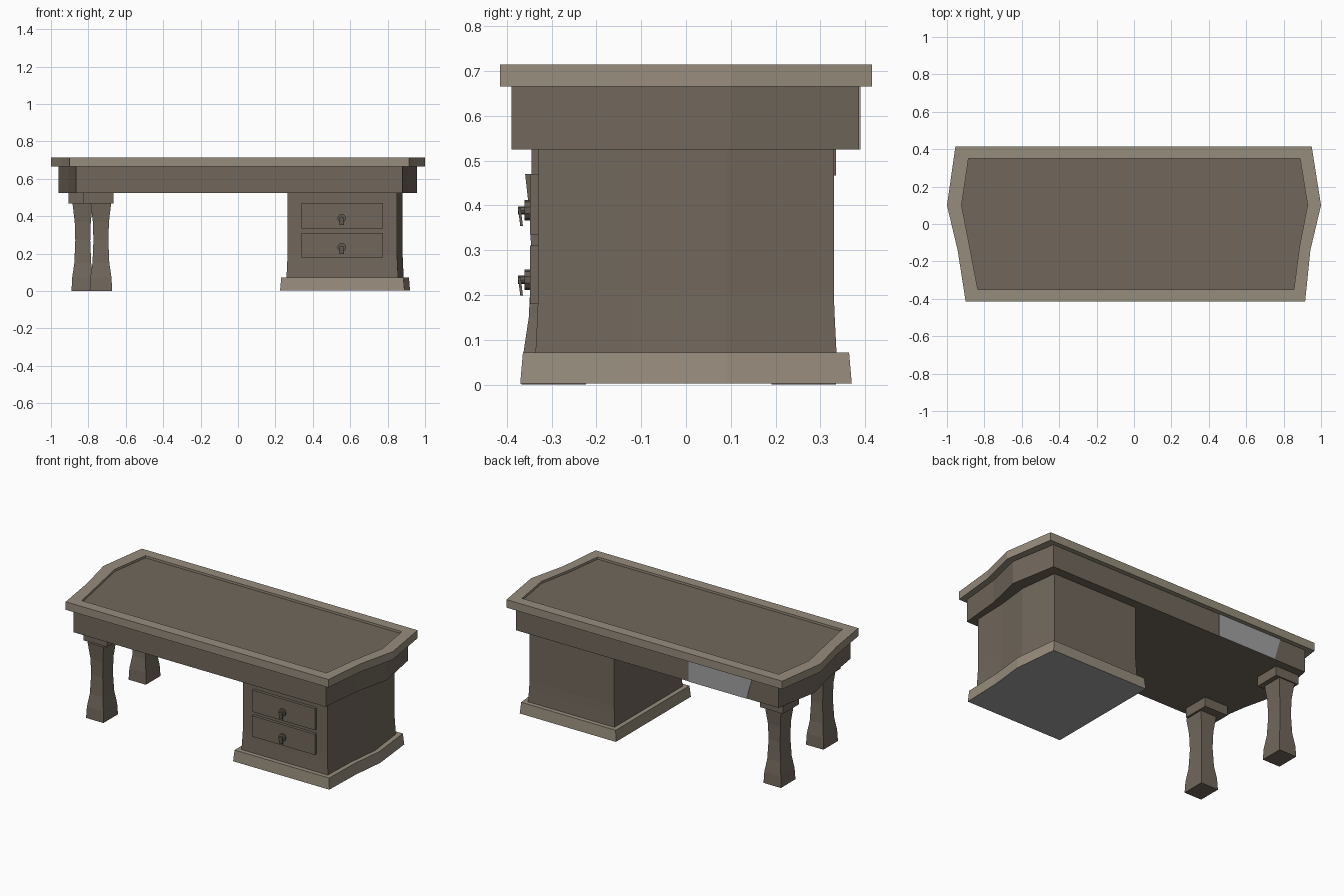
import bpy
import bmesh
import math
from mathutils import Vector, Matrix

cube = bpy.data.objects.get("Cube")
if cube:
    bpy.data.objects.remove(cube, do_unlink=True)


def material(name, rgb):
    mat = bpy.data.materials.new(name)
    mat.use_nodes = True
    mat.diffuse_color = (*rgb, 1)
    mat.node_tree.nodes["Principled BSDF"].inputs["Base Color"].default_value = (*rgb, 1)
    return mat


DARK = material("dark wood", (0.165, 0.137, 0.107))
LIGHT = material("light wood", (0.31, 0.265, 0.205))
GREY = material("plain grey", (0.36, 0.36, 0.36))
METAL = material("dark handle metal", (0.12, 0.105, 0.085))


def finish(name, bm, mats):
    bmesh.ops.recalc_face_normals(bm, faces=bm.faces)
    mesh = bpy.data.meshes.new(name)
    bm.to_mesh(mesh)
    bm.free()
    for mat in mats:
        mesh.materials.append(mat)
    obj = bpy.data.objects.new(name, mesh)
    bpy.context.collection.objects.link(obj)
    return obj


def loft(name, sections, *mats, bottom=0, top=0):
    """Skin a stack of (outline, z) sections and cap both ends."""
    bm = bmesh.new()
    rings = [[bm.verts.new((x, y, z)) for x, y in outline] for outline, z in sections]
    for a, b in zip(rings, rings[1:]):
        for i in range(len(a)):
            j = (i + 1) % len(a)
            bm.faces.new((a[i], a[j], b[j], b[i]))
    bm.faces.new(rings[0][::-1]).material_index = bottom
    bm.faces.new(rings[-1]).material_index = top
    return finish(name, bm, mats)


def rect(x0, x1, y0, y1):
    return [(x0, y0), (x1, y0), (x1, y1), (x0, y1)]


def box(name, x, y, z, mat):
    return loft(name, [(rect(*x, *y), z[0]), (rect(*x, *y), z[1])], mat)


def cylinder(name, centre, radius, depth, mat, sides=10):
    bm = bmesh.new()
    bmesh.ops.create_cone(bm, cap_ends=True, segments=sides, radius1=radius, radius2=radius,
                          depth=depth, matrix=Matrix.Translation(centre) @ Matrix.Rotation(math.pi / 2, 4, "X"))
    return finish(name, bm, [mat])


# Table top: framed rim around a sunken writing panel
rim = [(-0.9, -0.415), (0.915, -0.415), (0.943, -0.14), (1, 0.1),
       (0.95, 0.415), (-0.955, 0.415), (-1, 0.1), (-0.943, -0.14)]
panel = [(-0.835, -0.35), (0.855, -0.35), (0.885, -0.12), (0.928, 0.1),
         (0.888, 0.35), (-0.885, 0.35), (-0.922, 0.1), (-0.883, -0.1)]
loft("table_top", [(rim, 0.665), (rim, 0.715), (panel, 0.715), (panel, 0.701)],
     LIGHT, DARK, top=1)

# Apron below the top
apron = [(-0.865, -0.39), (0.88, -0.39), (0.905, -0.13), (0.957, 0.1),
         (0.905, 0.386), (-0.91, 0.386), (-0.96, 0.1), (-0.905, -0.13)]
loft("apron", [(apron, 0.525), (apron, 0.665)], DARK)

# Unfinished patch on the back of the apron
patch = box("back_patch", (-0.73, -0.29), (0.385, 0.389), (0.525, 0.665), GREY)
for v in patch.data.vertices:
    if v.co.x < -0.5 and v.co.z < 0.6:
        v.co.x += 0.04


# Drawer pedestal with a flared foot and plinth
def pedestal_outline(g):
    return [(0.265 - g, -0.33 - g), (0.85 + g, -0.33 - g), (0.857 + g, -0.12),
            (0.88 + g, 0.09), (0.85 + g, 0.33 + g), (0.265 - g, 0.33 + g)]


loft("pedestal", [(pedestal_outline(g), z) for g, z in
                  [(0.006, 0.07), (0.002, 0.15), (0, 0.2), (0, 0.525)]], DARK)
loft("plinth", [(pedestal_outline(0.04), 0.003), (pedestal_outline(0.034), 0.072)],
     LIGHT, GREY, bottom=1)

# Drawers, each with a round knob and a hanging pull
for label, z0, z1 in (("lower", 0.18, 0.31), ("upper", 0.335, 0.47)):
    box(label + "_drawer", (0.34, 0.775), (-0.348, -0.325), (z0, z1), DARK)
    z = z0 + 0.054
    cylinder(label + "_knob_plate", (0.555, -0.353, z), 0.023, 0.014, METAL)
    cylinder(label + "_knob_stem", (0.555, -0.365, z), 0.009, 0.02, METAL, 8)
    pull = box(label + "_drop_pull", (0.543, 0.567), (-0.37, -0.364), (z - 0.035, z + 0.005), METAL)
    for v in pull.data.vertices:
        if v.co.z > z:
            v.co.y -= 0.005

# Waisted legs with square caps
PROFILE = [(0.06, 0.072, 0), (0.057, 0.068, 0.07), (0.045, 0.056, 0.15), (0.04, 0.05, 0.27),
           (0.043, 0.053, 0.37), (0.055, 0.064, 0.47)]
for label, x, y, cap_x, cap_y in (("front", -0.733, -0.295, (-0.825, -0.665), (-0.345, -0.18)),
                                  ("back", -0.83, 0.263, (-0.905, -0.745), (0.175, 0.335))):
    loft(label + "_leg", [(rect(x - w, x + w, y - d, y + d), z) for w, d, z in PROFILE], DARK)
    box(label + "_leg_cap", cap_x, cap_y, (0.467, 0.526), DARK)
